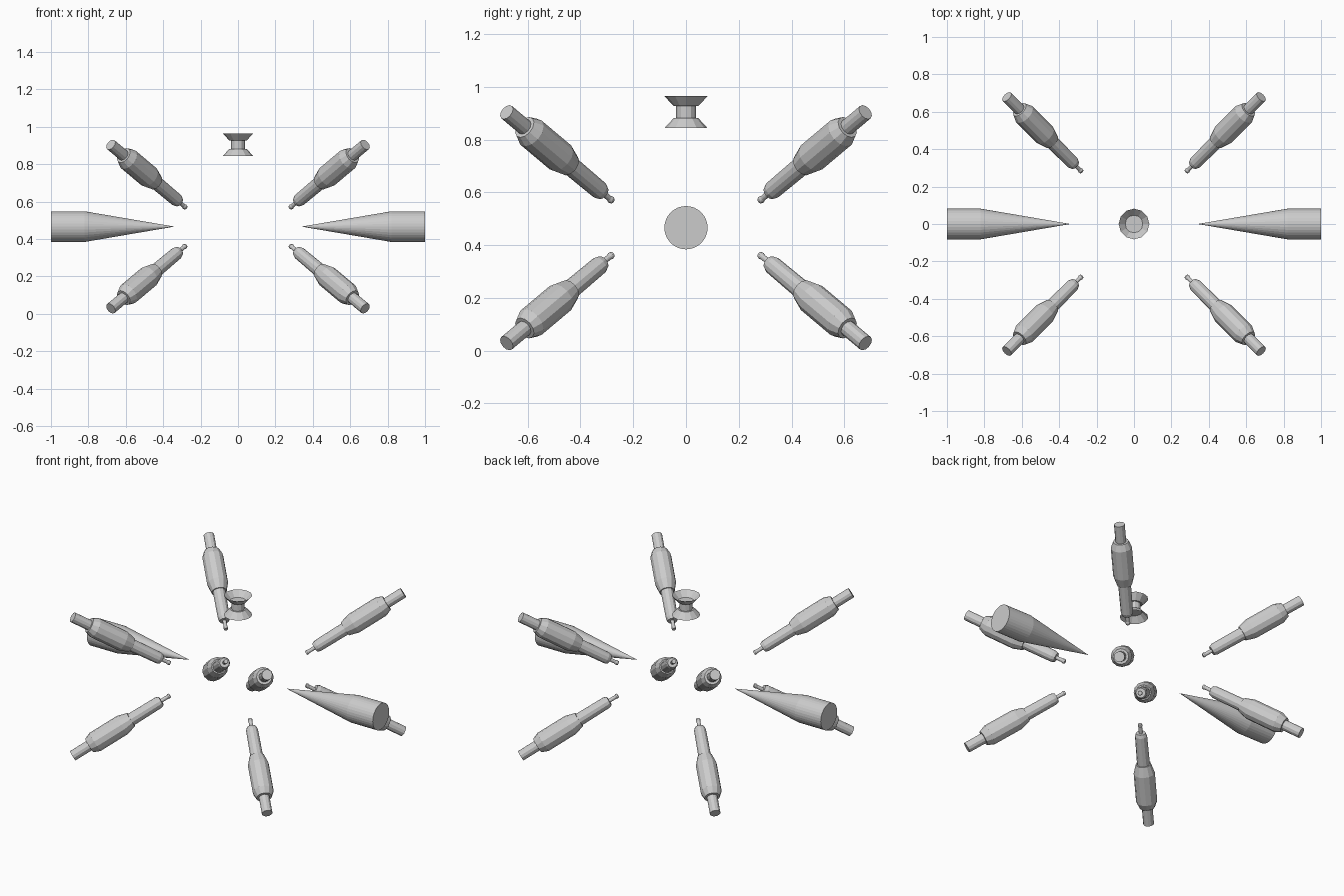
import bpy, bmesh, math
from mathutils import Vector, Matrix

cube = bpy.data.objects.get("Cube")
if cube:
    bpy.data.objects.remove(cube, do_unlink=True)

MID_Z = 0.466

grey = bpy.data.materials.new("plain_grey")
grey.use_nodes = True
colour = (0.6, 0.6, 0.6, 1)
grey.diffuse_color = colour
grey.node_tree.nodes["Principled BSDF"].inputs["Base Color"].default_value = colour


def lathe(name, profile, sides, origin, axis):
    """Turn (radius, distance) pairs around an axis; zero radius closes an end."""
    bm = bmesh.new()
    rings = []
    for r, d in profile:
        if r == 0:
            rings.append([bm.verts.new((0, 0, d))] * sides)
        else:
            angles = [math.tau * i / sides for i in range(sides)]
            rings.append([bm.verts.new((r * math.cos(a), r * math.sin(a), d)) for a in angles])
    for low, high in zip(rings, rings[1:]):
        for i in range(sides):
            j = (i + 1) % sides
            corners = dict.fromkeys((low[i], low[j], high[j], high[i]))
            bm.faces.new(list(corners))
    bmesh.ops.recalc_face_normals(bm, faces=bm.faces)
    turn = Vector(axis).to_track_quat('Z', 'Y').to_matrix().to_4x4()
    bm.transform(Matrix.Translation(origin) @ turn)
    mesh = bpy.data.meshes.new(name)
    bm.to_mesh(mesh)
    bm.free()
    mesh.materials.append(grey)
    obj = bpy.data.objects.new(name, mesh)
    bpy.context.collection.objects.link(obj)
    return obj


# Eight turned handles pointing at the middle, one per diagonal
inner = Vector((0.28, 0.28, 0.102))
outer = Vector((0.68, 0.68, 0.438))
length = (outer - inner).length
handle = [(0, 0), (0.012, 0), (0.014, 0.015), (0.011, 0.03), (0.011, 0.09),
          (0.028, 0.09), (0.035, 0.12), (0.037, 0.40), (0.044, 0.40),
          (0.061, 0.49), (0.061, 0.77), (0.045, 0.83), (0.031, 0.83),
          (0.031, 1), (0, 1)]
handle = [(r, f * length) for r, f in handle]
for sx, side in ((1, "left"), (-1, "right")):
    for sy, end in ((-1, "front"), (1, "back")):
        for sz, level in ((-1, "lower"), (1, "upper")):
            flip = Vector((sx, sy, sz))
            lathe(f"{level}_{end}_{side}_handle", handle, 12,
                  inner * flip + Vector((0, 0, MID_Z)), (outer - inner) * flip)

# Two sharpened spikes on the x axis
spike = [(0, 0), (0.082, 0.48), (0.082, 0.66), (0, 0.66)]
for sx, side in ((1, "left"), (-1, "right")):
    lathe(f"{side}_spike", spike, 32, (0.34 * sx, 0, MID_Z), (sx, 0, 0))

# Spool with dished flanges above the middle
half = [(0, 0.026), (0.047, 0.026), (0.082, 0.061), (0.047, 0.023), (0.038, 0.023)]
spool = [(r, -d) for r, d in half] + half[::-1]
lathe("spool", spool, 12, (0, 0, 0.904), (0, 0, 1))
